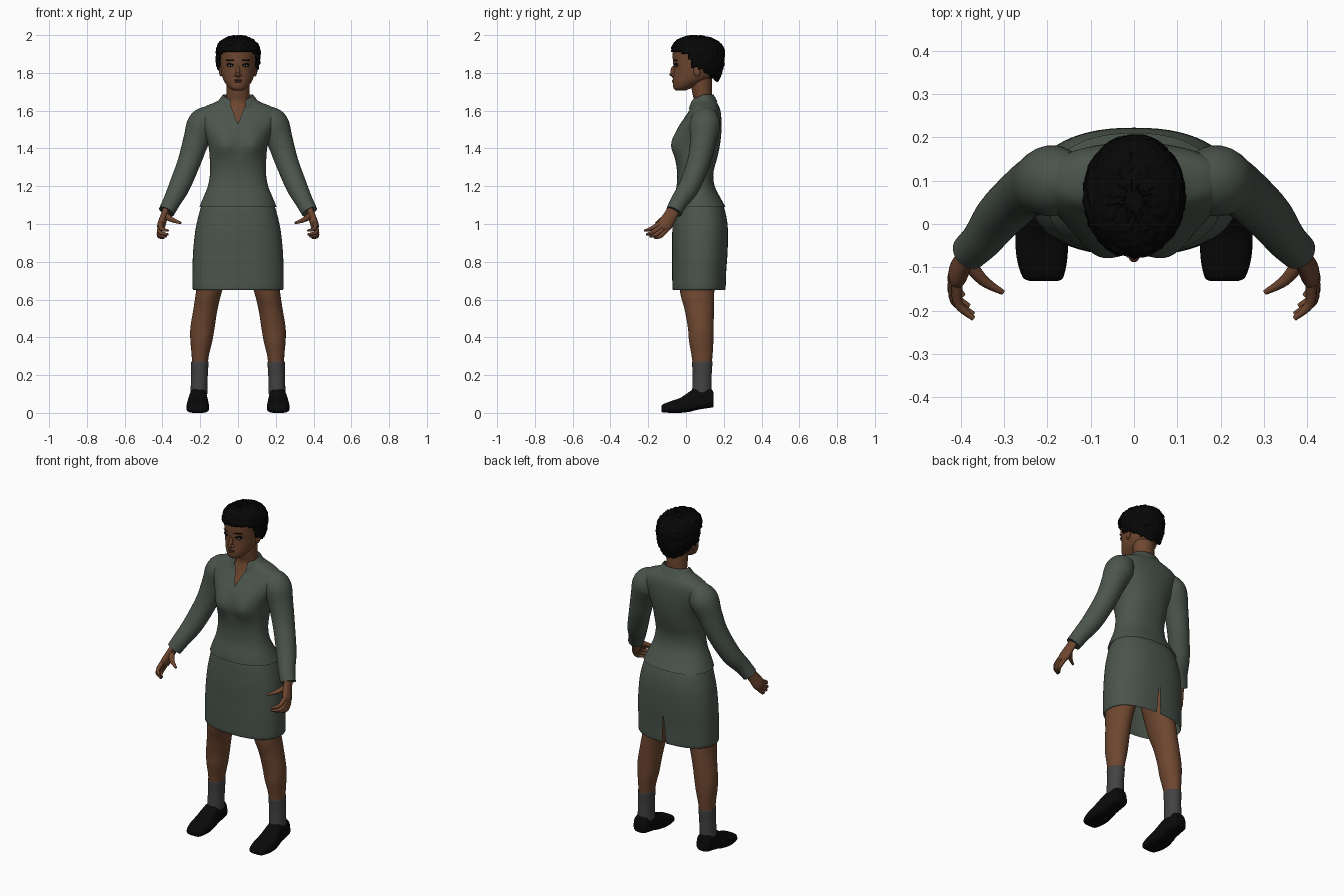
import bpy, bmesh, math, random
from mathutils import Vector, Matrix

random.seed(4)

def material(name, r, g, b):
    m = bpy.data.materials.new(name)
    m.diffuse_color = (r, g, b, 1)
    return m

SUIT = material("grey_green_cloth", .070, .091, .072)
SKIN = material("brown_skin", .155, .062, .029)
LIPS = material("dark_lips", .105, .040, .024)
HAIR = material("black_hair", .002, .002, .002)
SOCK = material("grey_sock", .055, .055, .056)
SHOE = material("black_leather", .003, .003, .003)
WHITE = material("eye_white", .30, .28, .26)

def spline(rows, n):
    """Catmull-Rom through tuples of numbers."""
    out = []
    for i in range(len(rows) - 1):
        a, b, c, d = (rows[max(0, min(len(rows) - 1, i + k))] for k in (-1, 0, 1, 2))
        for j in range(n):
            t = j / n
            out.append(tuple(.5 * (2 * q + (r - p) * t + (2 * p - 5 * q + 4 * r - s) * t * t
                       + (3 * q - p - 3 * r + s) * t ** 3) for p, q, r, s in zip(a, b, c, d)))
    return out + [rows[-1]]

def finish(bm, name, mats, mirror=False, rule=None):
    bmesh.ops.recalc_face_normals(bm, faces=bm.faces)
    for f in bm.faces:
        f.smooth = True
        if rule:
            f.material_index = rule(f.calc_center_median())
    me = bpy.data.meshes.new(name)
    bm.to_mesh(me)
    bm.free()
    me.set_sharp_from_angle(angle=math.radians(50))
    for m in mats:
        me.materials.append(m)
    ob = bpy.data.objects.new(name, me)
    bpy.context.collection.objects.link(ob)
    if mirror:
        ob.modifiers.new("mirror", 'MIRROR').use_mirror_merge = False
    return ob

def skin_rings(rings, caps):
    bm = bmesh.new()
    vs = [[bm.verts.new(p) for p in r] for r in rings]
    for a, b in zip(vs, vs[1:]):
        for i in range(len(a) - 1):
            bm.faces.new((a[i], a[i + 1], b[i + 1], b[i]))
    if caps:
        bm.faces.new(vs[0][:-1])
        bm.faces.new(vs[-1][:-1])
    bmesh.ops.remove_doubles(bm, verts=bm.verts, dist=1e-5)
    return bm

def loft(name, rows, mats, axis='z', p=1, n=5, seg=40, gap=None, seam=-90, caps=True,
         tweak=None, cut=None, **kw):
    """Rows: position along axis, centre x, half width, low and high depth."""
    sg = lambda q: math.copysign(abs(q) ** p, q)
    rings = []
    for t, cx, r, lo, hi in spline(rows, n):
        d = 0
        if gap:
            d = math.asin(min(.95, max(0, gap(t)) / r) ** (1 / p))
        ring = []
        for i in range(seg + 1):
            a = math.radians(seam) + d + (2 * math.pi - 2 * d) * i / seg
            x, v = cx + r * sg(math.cos(a)), (lo + hi) / 2 + (hi - lo) / 2 * sg(math.sin(a))
            ring.append((x, v, t) if axis == 'z' else (x, t, v))
        rings.append(ring)
    bm = skin_rings(rings, caps)
    for v in bm.verts:
        if tweak:
            v.co = tweak(v.co)
    if cut:
        dead = [f for f in bm.faces if cut(f.calc_center_median())]
        bmesh.ops.delete(bm, geom=dead, context='FACES')
    return finish(bm, name, mats, **kw)

def tube(name, pts, mat, flat=1, n=5, seg=20):
    """Mirrored tube along points x, y, z, radius."""
    pts = spline(pts, n)
    rings = []
    for i, q in enumerate(pts):
        t = (Vector(pts[min(i + 1, len(pts) - 1)][:3]) - Vector(pts[max(i - 1, 0)][:3])).normalized()
        u = (Vector((1, 0, 0)) - t * t.x).normalized()
        v = t.cross(u)
        rings.append([Vector(q[:3]) + q[3] * (u * flat * math.cos(a) + v * math.sin(a))
                      for a in (2 * math.pi * k / seg for k in range(seg + 1))])
    return finish(skin_rings(rings, True), name, [mat], mirror=True)

def ball(name, centre, radii, mat, mirror=False, tilt=0):
    bm = bmesh.new()
    m = Matrix.Translation(centre) @ Matrix.Rotation(tilt, 4, 'Z') @ Matrix.Diagonal((*radii, 1))
    bmesh.ops.create_icosphere(bm, subdivisions=3, radius=1, matrix=m)
    return finish(bm, name, [mat], mirror=mirror)

# Jacket with bust and open neckline
def bust(c):
    if c.y < .05:
        c.y -= .026 * math.exp(-((abs(c.x) - .08) / .06) ** 2 - ((c.z - 1.42) / .07) ** 2)
    return c

loft("jacket", [(1.09, 0, .205, -.073, .210), (1.13, 0, .188, -.066, .187), (1.20, 0, .16, -.05, .152),
                (1.27, 0, .148, -.047, .145), (1.35, 0, .15, -.056, .165), (1.42, 0, .158, -.062, .18),
                (1.50, 0, .187, -.045, .188), (1.56, 0, .212, -.01, .187), (1.595, 0, .207, .013, .183),
                (1.622, 0, .175, .026, .175), (1.645, 0, .12, .034, .162), (1.67, 0, .078, .034, .145)],
     [SUIT], p=.88, seg=64, gap=lambda z: (z - 1.53) * .4, caps=False, tweak=bust)

# Folded collar, dropping to the front
def drop(c):
    c.z -= max(0, .09 - c.y) * .5
    return c

loft("collar", [(1.65, 0, .072, .035, .14), (1.685, 0, .077, .03, .143), (1.672, 0, .090, .018, .153),
                (1.645, 0, .108, .008, .167)], [SUIT], gap=lambda z: .04, caps=False, tweak=drop)

# Sleeves
tube("sleeves", [(.10, .105, 1.59, .035), (.145, .104, 1.568, .063), (.187, .10, 1.527, .082),
                 (.222, .09, 1.44, .069), (.258, .068, 1.33, .061), (.310, .018, 1.20, .056),
                 (.350, -.035, 1.12, .047), (.379, -.064, 1.065, .043)], SUIT, seg=28)

# Skirt with a slit at the back
loft("skirt", [(1.12, 0, .175, -.045, .175), (1.09, 0, .195, -.062, .2), (1.02, 0, .215, -.069, .217),
               (.95, 0, .228, -.073, .222), (.85, 0, .238, -.073, .22), (.75, 0, .241, -.073, .213),
               (.665, 0, .241, -.072, .210), (.65, 0, .234, -.067, .205)],
     [SUIT], p=.85, seg=64, gap=lambda z: (.83 - z) * .07, seam=90, caps=False)

# Legs, socks and shoes
loft("legs", [(.85, .11, .085, -.05, .16), (.65, .152, .069, -.033, .15), (.55, .172, .064, -.008, .148),
              (.45, .188, .064, .010, .146), (.38, .194, .058, .016, .145), (.30, .2, .045, .03, .14),
              (.2, .204, .037, .042, .13)], [SKIN], mirror=True)
loft("socks", [(.262, .202, .040, .038, .134), (.268, .202, .046, .032, .14), (.2, .204, .044, .035, .136),
               (.1, .207, .045, .032, .136)], [SOCK], mirror=True)

def taper(c):
    c.x = .211 + (c.x - .211) * (1.1 - 2.4 * c.z)
    return c

loft("shoes", [(-.131, .208, .032, .008, .030), (-.122, .210, .045, .003, .045), (-.08, .212, .056, 0, .062),
               (-.03, .213, .059, 0, .080), (.02, .212, .056, .006, .113), (.05, .211, .053, .014, .13),
               (.1, .210, .052, .023, .132), (.135, .210, .047, .028, .124), (.146, .210, .036, .032, .105)],
     [SHOE], axis='y', p=.65, tweak=taper, mirror=True)

# Hands
tube("palms", [(.376, -.058, 1.085, .034), (.390, -.082, 1.045, .035), (.406, -.112, .995, .039),
               (.413, -.124, .973, .026)], SKIN, flat=.55)
fingers = {"index": ((.408, -.140, 1.00), (.405, -.185, .975), (.370, -.218, .965)),
           "middle": ((.413, -.133, .985), (.413, -.178, .955), (.370, -.208, .945)),
           "ring": ((.415, -.120, .972), (.416, -.163, .942), (.380, -.190, .935)),
           "little": ((.413, -.102, .970), (.418, -.136, .936), (.393, -.166, .927))}
for key, (a, b, c) in fingers.items():
    tube(key + "_fingers", [(*a, .013), (*b, .011), (*c, .006)], SKIN, seg=12)
tube("thumbs", [(.385, -.085, 1.045, .018), (.348, -.130, 1.022, .013), (.302, -.158, 1.005, .006)], SKIN, seg=12)

# Neck and upper chest
loft("neck", [(1.45, 0, .1, -.03, .12), (1.53, 0, .1, -.010, .12), (1.56, 0, .095, .006, .13),
              (1.61, 0, .085, .031, .14), (1.65, 0, .064, .042, .135), (1.69, 0, .06, .034, .137),
              (1.77, 0, .062, .02, .137)], [SKIN])

# Hairline height for a given depth
def hairline(y):
    keys = [(-1, 1.915), (-.05, 1.912), (.01, 1.895), (.03, 1.835), (.09, 1.815), (.17, 1.75), (1, 1.75)]
    for (a, za), (b, zb) in zip(keys, keys[1:]):
        if y <= b:
            return za + (zb - za) * (y - a) / (b - a)
    return 1.75

# Head
loft("head", [(1.706, 0, .022, -.052, -.005), (1.72, 0, .046, -.066, .03), (1.75, 0, .070, -.07, .10),
              (1.78, 0, .083, -.068, .145), (1.82, 0, .091, -.065, .165), (1.87, 0, .095, -.07, .175),
              (1.92, 0, .095, -.068, .17), (1.96, 0, .08, -.045, .15), (1.982, 0, .045, -.01, .11)],
     [SKIN, HAIR], seg=56, rule=lambda c: int(c.z > hairline(c.y) + .005))

# Short textured hair
def rough(c):
    k = random.uniform(-.005, .005)
    out = Vector((c.x, c.y - .065, c.z - 1.88)).normalized()
    return c + out * k

hair = loft("hair", [(1.75, 0, .075, -.06, .165), (1.78, 0, .094, -.062, .182), (1.83, 0, .111, -.066, .199),
                     (1.88, 0, .117, -.073, .204), (1.93, 0, .114, -.076, .200), (1.965, 0, .095, -.056, .171),
                     (1.987, 0, .06, -.018, .125), (1.997, 0, .02, .03, .075)],
            [HAIR], seg=64, tweak=rough, cut=lambda c: c.z < hairline(c.y))
solid = hair.modifiers.new("thickness", 'SOLIDIFY')
solid.thickness = .016
solid.offset = -1

# Face details
ball("nose", (0, -.067, 1.805), (.012, .015, .032), SKIN)
ball("nose_tip", (0, -.076, 1.792), (.012, .012, .010), SKIN)
ball("nostrils", (.012, -.066, 1.788), (.009, .012, .008), SKIN, True)
ball("upper_lip", (0, -.064, 1.761), (.024, .010, .005), LIPS)
ball("lower_lip", (0, -.064, 1.753), (.020, .010, .006), LIPS)
ball("lashes", (.040, -.0535, 1.843), (.024, .005, .011), HAIR, True, .42)
ball("eye_whites", (.040, -.0565, 1.839), (.012, .003, .0045), WHITE, True, .42)
ball("pupils", (.039, -.0585, 1.839), (.005, .002, .005), HAIR, True, .42)
ball("eyebrows", (.040, -.0565, 1.867), (.026, .004, .005), HAIR, True, .42)
ball("ears", (.090, .058, 1.81), (.010, .020, .030), SKIN, True, -.3)
